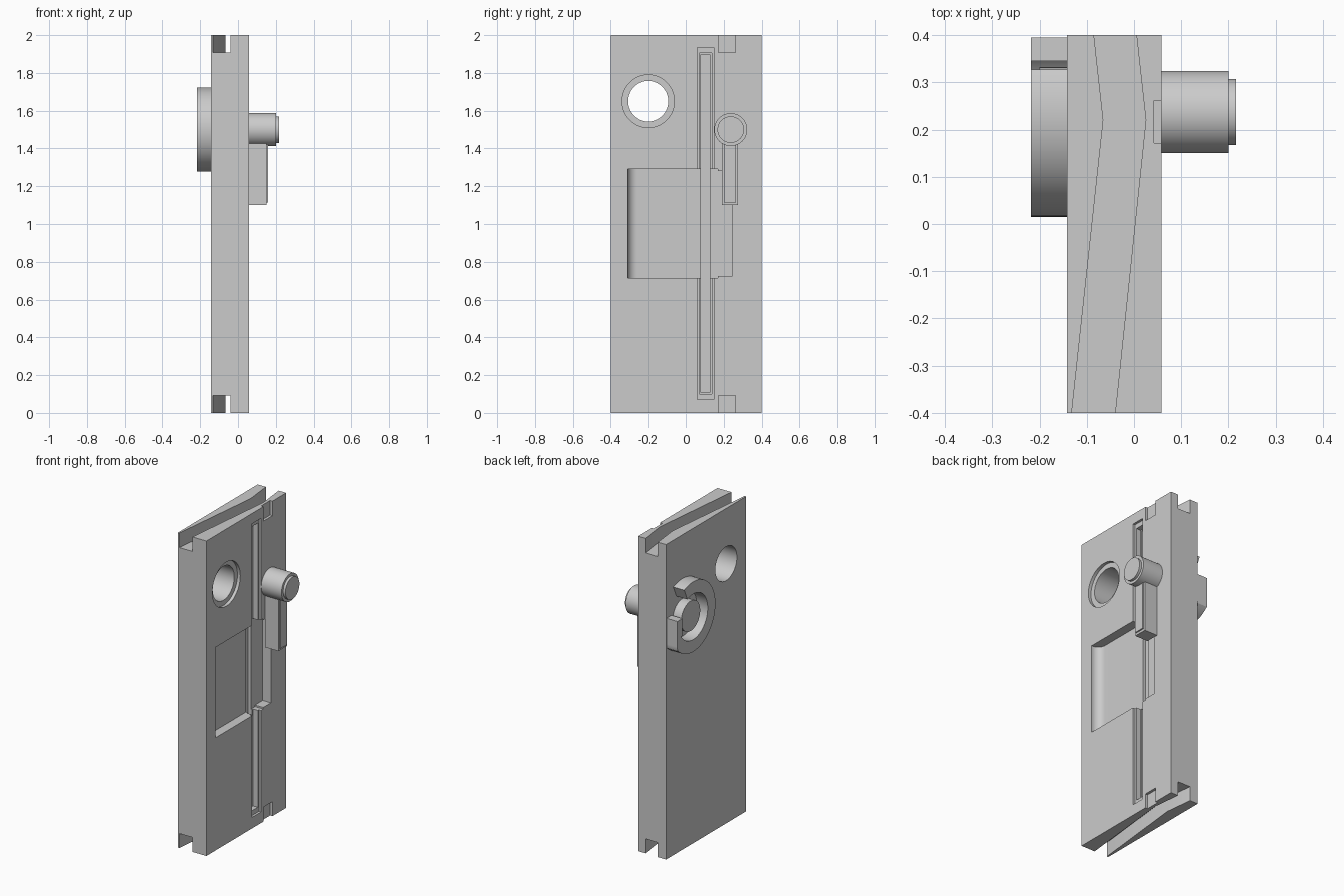
import bpy, bmesh, math

if "Cube" in bpy.data.objects:
    bpy.data.objects.remove(bpy.data.objects["Cube"], do_unlink=True)

grey = bpy.data.materials.new("light_grey")
grey.use_nodes = True
colour = (0.6, 0.6, 0.6, 1)
grey.diffuse_color = colour
grey.node_tree.nodes["Principled BSDF"].inputs["Base Color"].default_value = colour

FACE, BACK = 0.058, -0.142      # outer faces of the slab
KNOB_Y, KNOB_Z = 0.237, 1.5     # axis of the latch


def prism(name, profile, lo, hi, axis="x"):
    """Extrude a profile: (y, z) points along x, or (x, y) points along z."""
    place = (lambda p, t: (t, *p)) if axis == "x" else (lambda p, t: (*p, t))
    bm = bmesh.new()
    base = bm.faces.new([bm.verts.new(place(p, lo)) for p in profile])
    moved = bmesh.ops.extrude_face_region(bm, geom=[base])["geom"]
    shift = (hi - lo, 0, 0) if axis == "x" else (0, 0, hi - lo)
    bmesh.ops.translate(bm, vec=shift,
                        verts=[v for v in moved if isinstance(v, bmesh.types.BMVert)])
    bmesh.ops.recalc_face_normals(bm, faces=bm.faces)
    mesh = bpy.data.meshes.new(name)
    bm.to_mesh(mesh)
    bm.free()
    mesh.materials.append(grey)
    obj = bpy.data.objects.new(name, mesh)
    bpy.context.collection.objects.link(obj)
    return obj


def rect(a0, a1, b0, b1):
    return [(a0, b0), (a1, b0), (a1, b1), (a0, b1)]


def arc(cy, cz, r, start=0, end=360, n=64):
    closed = end - start == 360
    steps = n if closed else n + 1
    angles = [math.radians(start + (end - start) * i / n) for i in range(steps)]
    return [(cy + r * math.cos(a), cz + r * math.sin(a)) for a in angles]


def select(obj):
    bpy.ops.object.select_all(action="DESELECT")
    obj.select_set(True)
    bpy.context.view_layer.objects.active = obj


def cut(target, cutter):
    mod = target.modifiers.new("cut", "BOOLEAN")
    mod.operation, mod.solver, mod.object = "DIFFERENCE", "EXACT", cutter
    select(target)
    bpy.ops.object.modifier_apply(modifier=mod.name)
    bpy.data.objects.remove(cutter, do_unlink=True)


def smooth(obj):
    select(obj)
    bpy.ops.object.shade_smooth_by_angle(angle=math.radians(30))


# Slab
slab = prism("slab", rect(-0.4, 0.4, 0, 2), BACK, FACE)

# Bent guide grooves and small side notches at both ends
groove = [(-0.133, -0.41), (-0.065, 0.22), (-0.086, 0.41),
          (0.004, 0.41), (0.025, 0.22), (-0.041, -0.41)]
for lo, hi in ((-0.1, 0.092), (1.908, 2.1)):
    cut(slab, prism("groove_cutter", groove, lo, hi, "z"))
    cut(slab, prism("notch_cutter", rect(0.172, 0.262, lo, hi), 0.042, 0.1))

# Round hole with a shallow counterbore
cut(slab, prism("hole_cutter", arc(-0.2, 1.65, 0.108), -0.3, 0.3))
cut(slab, prism("counterbore_cutter", arc(-0.2, 1.65, 0.14), 0.038, 0.1))

# Pocket with a rounded end and a smaller side bay
FLOOR, R = 0.0, 0.05
pocket = [(0.1, 0.17), (0.1, -0.31)]
for i in range(13):
    a = math.pi / 2 * i / 12
    pocket.append((FLOOR + R * (1 - math.sin(a)), -0.31 + R * (1 - math.cos(a))))
pocket.append((FLOOR, 0.17))
cut(slab, prism("pocket_cutter", pocket, 0.715, 1.29, "z"))
cut(slab, prism("bay_cutter", rect(0.16, 0.247, 0.725, 1.28), FLOOR, 0.1))

# Long stepped slot
cut(slab, prism("slot_rim_cutter", rect(0.06, 0.147, 0.07, 1.935), 0.043, 0.1))
cut(slab, prism("slot_cutter", rect(0.072, 0.137, 0.1, 1.905), 0.01, 0.1))
cut(slab, prism("slot_core_cutter", rect(0.08, 0.128, 0.107, 1.898), -0.02, 0.1))
smooth(slab)

# Latch knob with its stepped cap
smooth(prism("knob", arc(KNOB_Y, KNOB_Z, 0.087), FACE, 0.2))
smooth(prism("knob_cap", arc(KNOB_Y, KNOB_Z, 0.07), 0.2, 0.216))

# Latch handle with its raised plate
prism("handle", rect(0.19, 0.276, 1.1, 1.45), FACE, 0.15)
prism("handle_plate", rect(0.2, 0.266, 1.115, 1.45), 0.15, 0.159)

# Rear axle and the open cam ring, trimmed near the slab edge
smooth(prism("axle", arc(KNOB_Y, KNOB_Z, 0.095), BACK, -0.2))
outer = [(min(y, 0.395), z) for y, z in arc(KNOB_Y, KNOB_Z, 0.222, 66, 360)]
inner = arc(KNOB_Y, KNOB_Z, 0.145, 66, 360)
smooth(prism("cam_ring", outer + inner[::-1], BACK, -0.218))
prism("cam_stop", rect(0.345, 0.395, 1.42, 1.53), BACK, -0.218)
